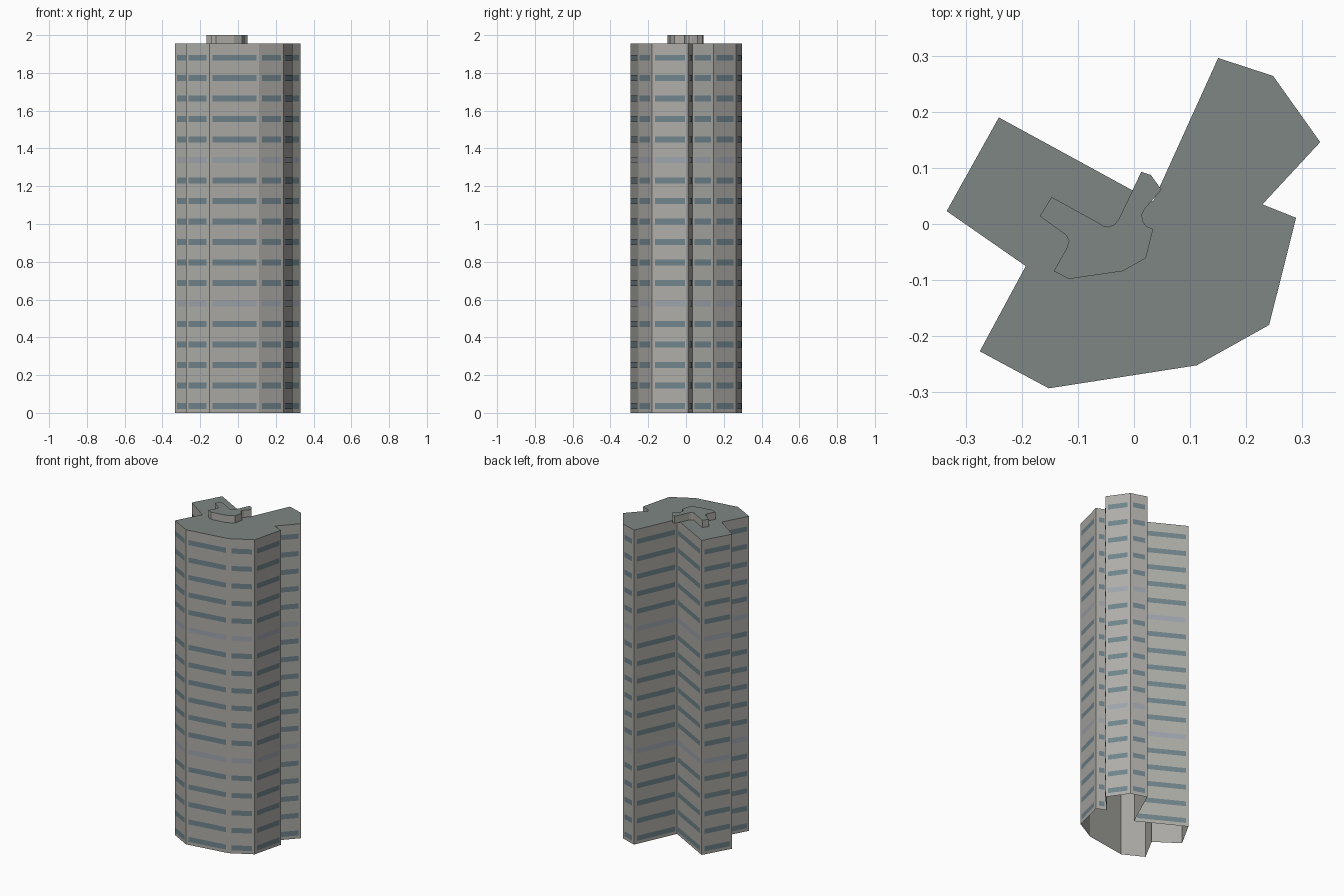
import bpy
import bmesh
from mathutils import Vector

if "Cube" in bpy.data.objects:
    bpy.data.objects.remove(bpy.data.objects["Cube"])

ROOF_Z = 1.955
TOP_Z = 2.0


def material(name, rgb):
    m = bpy.data.materials.new(name)
    m.diffuse_color = (*rgb, 1)
    m.use_nodes = True
    m.node_tree.nodes["Principled BSDF"].inputs["Base Color"].default_value = m.diffuse_color
    return m


wall_mat = material("concrete", (0.42, 0.415, 0.39))
roof_mat = material("roofing", (0.21, 0.24, 0.225))
glass_mat = material("glass", (0.16, 0.23, 0.26))
pale_mat = material("pale_glass", (0.34, 0.365, 0.41))


def finish(name, bm, mats):
    mesh = bpy.data.meshes.new(name)
    bm.to_mesh(mesh)
    bm.free()
    for m in mats:
        mesh.materials.append(m)
    obj = bpy.data.objects.new(name, mesh)
    bpy.context.collection.objects.link(obj)
    return obj


def open_prism(name, outline, z0, z1):
    """Walls and a flat cap, open underneath; outline runs counter-clockwise."""
    bm = bmesh.new()
    low = [bm.verts.new((x, y, z0)) for x, y in outline]
    high = [bm.verts.new((x, y, z1)) for x, y in outline]
    n = len(outline)
    for i in range(n):
        j = (i + 1) % n
        bm.faces.new((low[i], low[j], high[j], high[i]))
    cap = bm.faces.new(high)
    cap.material_index = 1
    return finish(name, bm, [wall_mat, roof_mat])


# Tower footprint
tower = [(0.15, 0.296), (0.248, 0.264), (0.332, 0.146), (0.229, 0.035),
         (0.289, 0.011), (0.241, -0.18), (0.112, -0.252), (-0.152, -0.293),
         (-0.275, -0.227), (-0.193, -0.075), (-0.334, 0.023),
         (-0.241, 0.19), (0.034, 0.04)][::-1]
open_prism("tower_walls", tower, 0, ROOF_Z)

# Rooftop plant room with rounded inner corners
plant = [(-0.147, 0.048), (-0.061, 0.001), (-0.054, -0.004), (-0.046, -0.005),
         (-0.036, -0.002), (-0.027, 0.009), (0.013, 0.093), (0.030, 0.0875),
         (0.049, 0.061), (0.020, 0.028), (0.014, 0.016), (0.016, 0.004),
         (0.022, -0.004), (0.034, -0.009), (0.021, -0.061), (-0.020, -0.084),
         (-0.116, -0.098), (-0.143, -0.084), (-0.120, -0.043),
         (-0.116, -0.030), (-0.121, -0.020), (-0.168, 0.014)][::-1]
open_prism("rooftop_room", plant, ROOF_Z, TOP_Z)


# Window bands: one strip per wall on every floor
def window_bands(name, floors, mat, inset=0.016, offset=0.003, half=0.0155):
    bm = bmesh.new()
    for i, p in enumerate(tower):
        a, b = Vector(p), Vector(tower[(i + 1) % len(tower)])
        d = (b - a).normalized()
        out = Vector((d.y, -d.x)) * offset
        a, b = a + d * inset + out, b - d * inset + out
        for f in floors:
            z = 0.036 + f * 0.1085
            bm.faces.new([bm.verts.new((q.x, q.y, h)) for q, h in
                          ((a, z - half), (b, z - half),
                           (b, z + half), (a, z + half))])
    return finish(name, bm, [mat])


pale_floors = (5, 12)
window_bands("window_bands", [f for f in range(18) if f not in pale_floors], glass_mat)
window_bands("pale_window_bands", pale_floors, pale_mat)
